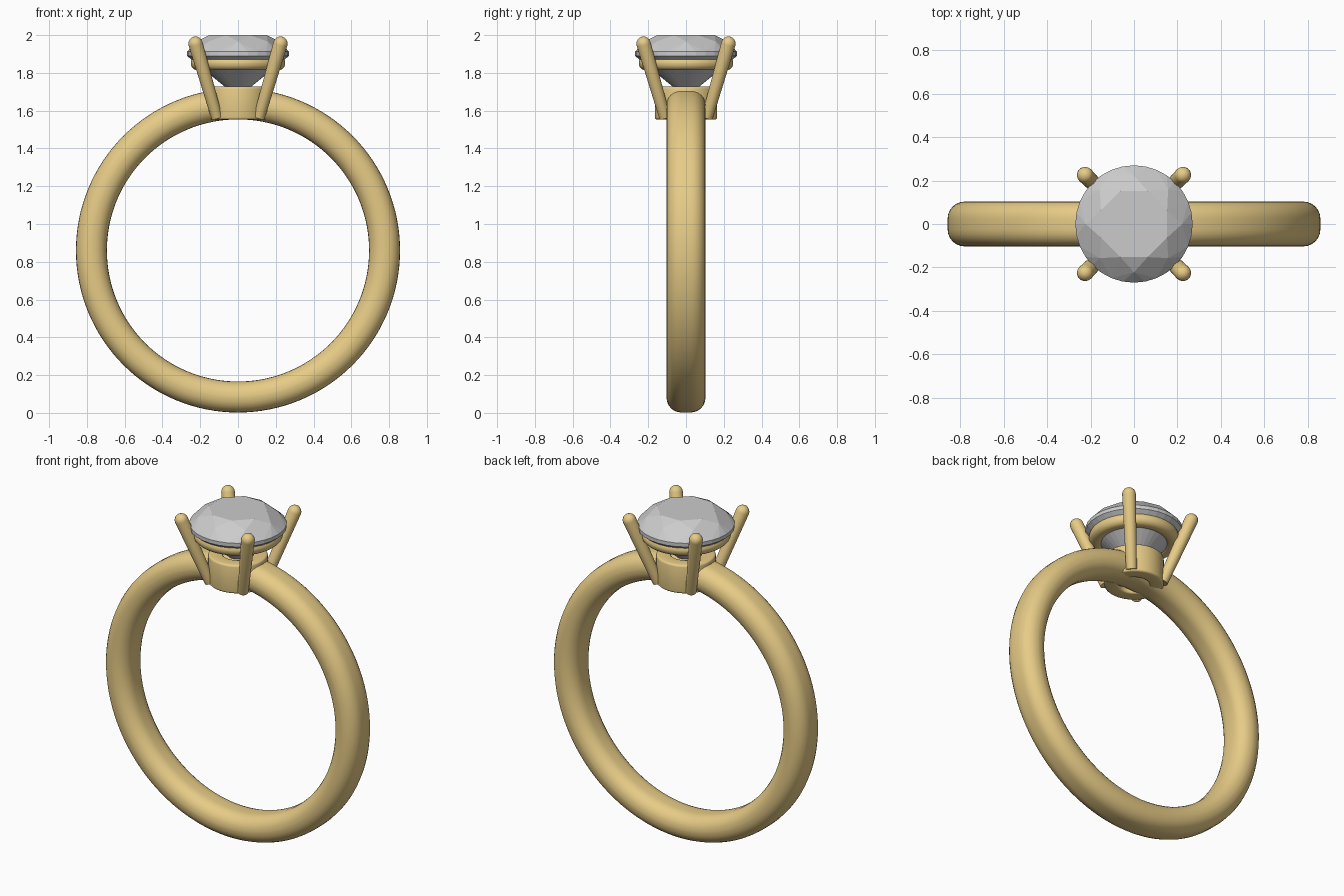
import bpy, bmesh, math
from mathutils import Vector, Matrix

if "Cube" in bpy.data.objects:
    bpy.data.objects.remove(bpy.data.objects["Cube"])

gold = bpy.data.materials.new("gold")
gold.diffuse_color = (0.80, 0.60, 0.24, 1)
gold.use_nodes = True
gold.node_tree.nodes["Principled BSDF"].inputs["Base Color"].default_value = gold.diffuse_color


def finish(name, bm, mat=None, smooth=True):
    bmesh.ops.recalc_face_normals(bm, faces=bm.faces)
    me = bpy.data.meshes.new(name)
    bm.to_mesh(me)
    bm.free()
    ob = bpy.data.objects.new(name, me)
    bpy.context.collection.objects.link(ob)
    if mat:
        me.materials.append(mat)
    if smooth:
        bpy.ops.object.select_all(action='DESELECT')
        ob.select_set(True)
        bpy.context.view_layer.objects.active = ob
        bpy.ops.object.shade_smooth_by_angle(angle=math.radians(40))
    return ob


def lathe(name, profile, steps, closed=True, matrix=Matrix()):
    """Revolve (radius, height) points about z, then place with matrix."""
    bm = bmesh.new()
    rings = []
    for i in range(steps):
        a = math.tau * i / steps
        rings.append([bm.verts.new(matrix @ Vector((r * math.cos(a), r * math.sin(a), h)))
                      for r, h in profile])
    n = len(profile)
    for i in range(steps):
        p, q = rings[i], rings[(i + 1) % steps]
        for j in range(n if closed else n - 1):
            k = (j + 1) % n
            bm.faces.new((p[j], q[j], q[k], p[k]))
    if not closed:
        bm.faces.new([r[0] for r in rings])
        bm.faces.new([r[-1] for r in rings])
    return finish(name, bm, gold)


def rounded_rect(cx, cy, hw, hh, rad, seg=6):
    """Rounded rectangle outline in (radius, height)."""
    pts = []
    for k, (sx, sy) in enumerate(((1, 1), (-1, 1), (-1, -1), (1, -1))):
        for s in range(seg + 1):
            a = math.pi / 2 * (k + s / seg)
            pts.append((cx + sx * (hw - rad) + rad * math.cos(a),
                        cy + sy * (hh - rad) + rad * math.sin(a)))
    return pts


# Finger band, standing upright with its axis along y
lathe("band", rounded_rect(0.776, 0, 0.082, 0.103, 0.078), 128,
      matrix=Matrix.Translation((0, 0, 0.86)) @ Matrix.Rotation(math.pi / 2, 4, 'X'))

# Collar where the prongs meet the band
lathe("collar", rounded_rect(0.125, 1.64, 0.04, 0.087, 0.012, 3), 64)

# Ring under the stone
lathe("gallery_rail", rounded_rect(0.208, 1.852, 0.042, 0.038, 0.037), 64)

# Four leaning prongs with domed tips
for i, (sx, sy) in enumerate(((1, 1), (-1, 1), (-1, -1), (1, -1))):
    foot = Vector((0.112 * sx, 0.112 * sy, 1.565))
    tip = Vector((0.235 * sx, 0.235 * sy, 1.99))
    d = tip - foot
    L, r = d.length, 0.038
    prof = [(0.03, 0)] + [(r * math.cos(a), L - r + r * math.sin(a))
                          for a in (math.radians(t) for t in (0, 18, 36, 54, 70, 84))]
    lathe(f"prong_{i + 1}", prof, 24, closed=False,
          matrix=Matrix.Translation(foot) @ d.to_track_quat('Z', 'Y').to_matrix().to_4x4())

# Brilliant cut stone: faceted hull of (radius, height, sides, turn) rings
bm = bmesh.new()
for r, z, n, turn in ((0.165, 2.0, 8, 0.5), (0.222, 1.966, 8, 0),
                      (0.27, 1.912, 32, 0), (0.27, 1.89, 32, 0),
                      (0.105, 1.757, 8, 0.5)):
    for i in range(n):
        a = math.tau * (i + turn) / n
        bm.verts.new((r * math.cos(a), r * math.sin(a), z))
bm.verts.new((0, 0, 1.67))
bmesh.ops.convex_hull(bm, input=bm.verts)
finish("stone", bm, smooth=False)
